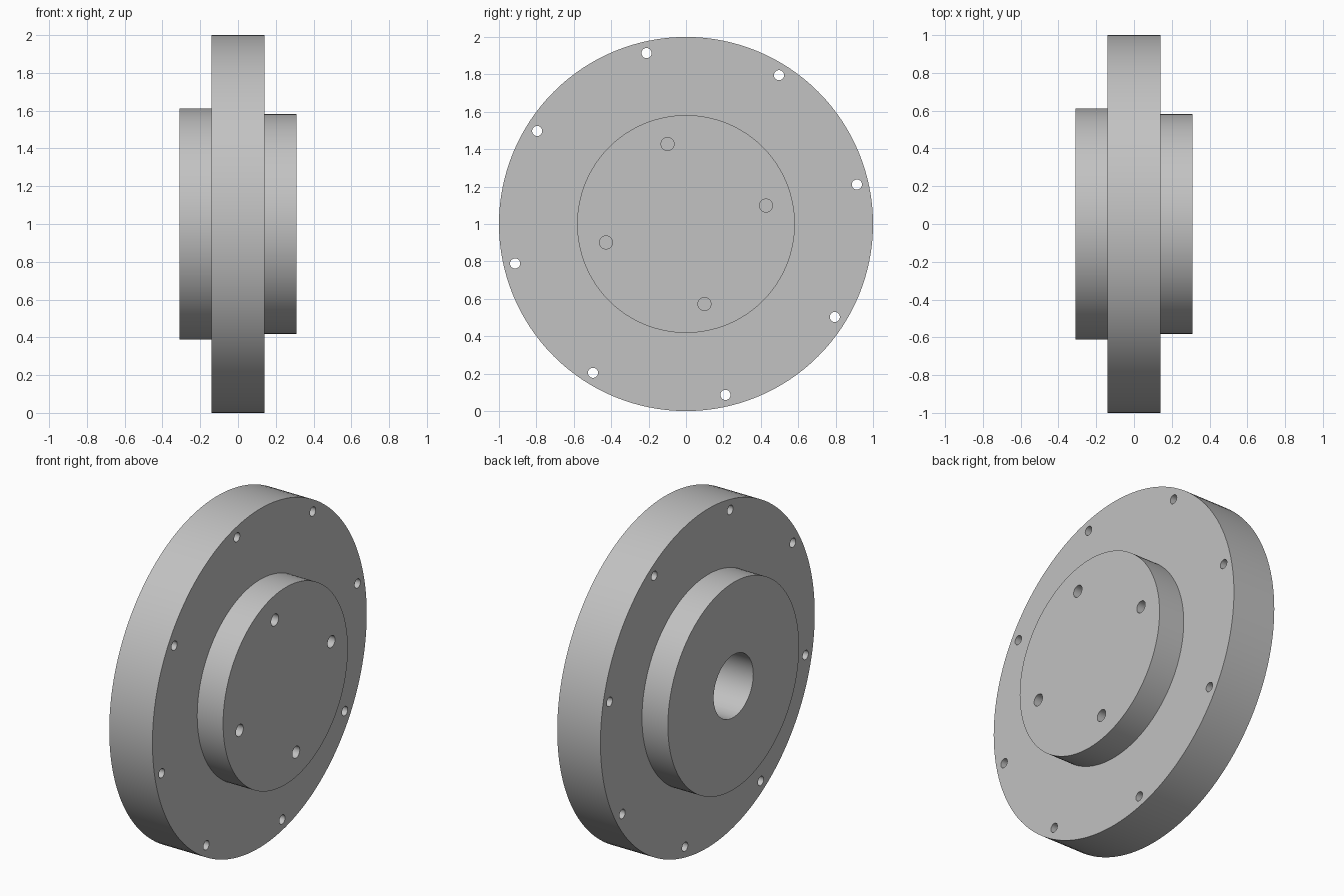
import bpy, bmesh, math
from mathutils import Matrix, Vector

cube = bpy.data.objects.get("Cube")
if cube:
    bpy.data.objects.remove(cube, do_unlink=True)

CENTRE = Matrix.Translation((0, 0, 1))     # the axis runs along x at z = 1
BOLT_ANGLE = math.radians(13)              # turn of both bolt circles
SLOT_ANGLE = math.radians(238)             # direction of the slot
SLOT_WIDTH = 0.095

steel = bpy.data.materials.new("grey_metal")
steel.use_nodes = True
GREY = (0.54, 0.54, 0.54, 1)
steel.diffuse_color = GREY
steel.node_tree.nodes["Principled BSDF"].inputs["Base Color"].default_value = GREY


def make_object(name, bm):
    bmesh.ops.recalc_face_normals(bm, faces=bm.faces[:])
    mesh = bpy.data.meshes.new(name)
    bm.to_mesh(mesh)
    bm.free()
    mesh.materials.append(steel)
    obj = bpy.data.objects.new(name, mesh)
    bpy.context.collection.objects.link(obj)
    return obj


def add_rod(bm, radius, x0, x1, y=0.0, z=0.0, sides=32):
    """Closed cylinder lying along x."""
    place = (CENTRE @ Matrix.Translation(((x0 + x1) / 2, y, z))
             @ Matrix.Rotation(math.pi / 2, 4, 'Y'))
    bmesh.ops.create_cone(bm, cap_ends=True, segments=sides, radius1=radius,
                          radius2=radius, depth=x1 - x0, matrix=place)


def add_bolt_circle(bm, count, circle, radius, x0, x1):
    for i in range(count):
        a = BOLT_ANGLE + i * math.tau / count
        add_rod(bm, radius, x0, x1, circle * math.cos(a), circle * math.sin(a))


def cut(target, bm):
    cutter = make_object("cutter", bm)
    cutter.hide_render = True
    mod = target.modifiers.new("cut", 'BOOLEAN')
    mod.operation = 'DIFFERENCE'
    mod.solver = 'EXACT'
    mod.object = cutter
    bpy.context.view_layer.objects.active = target
    bpy.ops.object.modifier_apply(modifier=mod.name)
    bpy.data.objects.remove(cutter, do_unlink=True)


# Turned body: clamp hub, wide flange and closed boss
bm = bmesh.new()
profile = [(-0.31, 0.612), (-0.141, 0.612), (-0.141, 1.0),
           (0.141, 1.0), (0.141, 0.582), (0.31, 0.582)]
verts = [bm.verts.new((x, 0, r)) for x, r in profile]
edges = [bm.edges.new(pair) for pair in zip(verts, verts[1:])]
bmesh.ops.spin(bm, geom=verts + edges, cent=(0, 0, 0), axis=(1, 0, 0),
               angle=math.tau, steps=128)
bmesh.ops.remove_doubles(bm, verts=bm.verts[:], dist=0.0005)
bmesh.ops.holes_fill(bm, edges=[e for e in bm.edges if e.is_boundary], sides=0)
bm.transform(CENTRE)
body = make_object("flanged_hub", bm)

# Eight through holes near the rim
bm = bmesh.new()
add_bolt_circle(bm, 8, 0.938, 0.027, -0.3, 0.3)
cut(body, bm)

# Four blind holes in the boss
bm = bmesh.new()
add_bolt_circle(bm, 4, 0.439, 0.035, 0.141, 0.4)
cut(body, bm)

# Blind shaft bore in the hub
bm = bmesh.new()
add_rod(bm, 0.185, -0.4, 0.14, sides=64)
cut(body, bm)

# Keyway along the bore, joined to the radial slot across the hub face
bm = bmesh.new()
outline = [(-0.4, 0), (0.13, 0), (0.13, 0.235), (-0.21, 0.235),
           (-0.21, 0.8), (-0.4, 0.8)]
face = bm.faces.new([bm.verts.new((x, r, -SLOT_WIDTH / 2)) for x, r in outline])
side = bmesh.ops.extrude_face_region(bm, geom=[face])
bmesh.ops.translate(bm, vec=Vector((0, 0, SLOT_WIDTH)),
                    verts=[g for g in side["geom"] if isinstance(g, bmesh.types.BMVert)])
bm.transform(CENTRE @ Matrix.Rotation(SLOT_ANGLE, 4, 'X'))
cut(body, bm)

# Smooth round walls, crisp edges
bpy.ops.object.select_all(action='DESELECT')
body.select_set(True)
bpy.context.view_layer.objects.active = body
bpy.ops.object.shade_smooth_by_angle(angle=math.radians(30))
